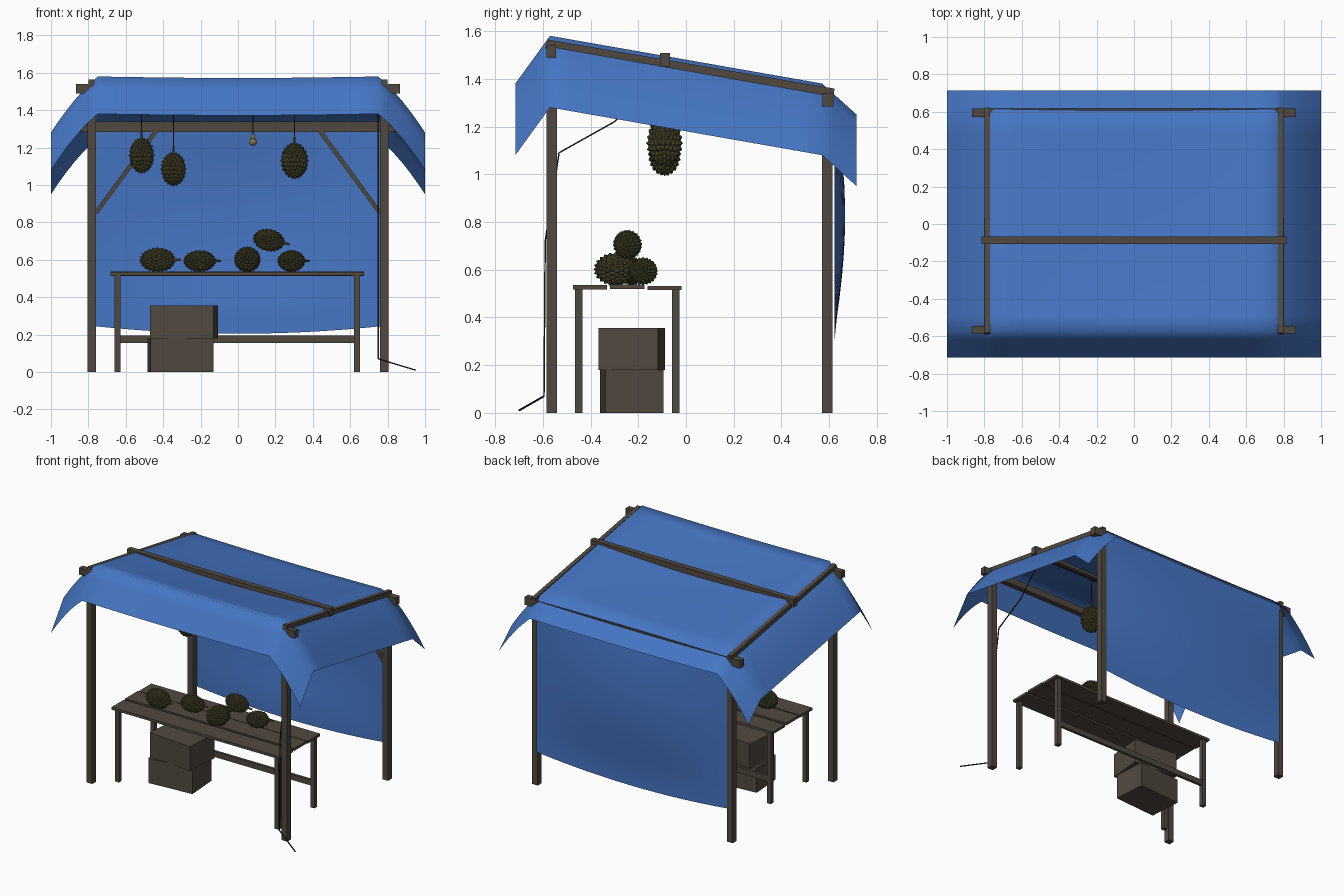
import bpy, bmesh, math
from mathutils import Vector, Matrix

if "Cube" in bpy.data.objects:
    bpy.data.objects.remove(bpy.data.objects["Cube"])


def material(name, rgb):
    m = bpy.data.materials.new(name)
    m.diffuse_color = (*rgb, 1)
    m.use_nodes = True
    m.node_tree.nodes["Principled BSDF"].inputs["Base Color"].default_value = m.diffuse_color
    return m


BLUE = material("blue tarpaulin", (0.06, 0.18, 0.55))
WOOD = material("weathered wood", (0.082, 0.066, 0.050))
FRUIT = material("olive rind", (0.085, 0.078, 0.030))
CORD = material("dark cord", (0.015, 0.014, 0.013))
BULB = material("warm bulb", (0.22, 0.17, 0.07))


def finish(name, bm, mat, smooth=False):
    me = bpy.data.meshes.new(name)
    bm.to_mesh(me)
    bm.free()
    me.materials.append(mat)
    for p in me.polygons:
        p.use_smooth = smooth
    ob = bpy.data.objects.new(name, me)
    bpy.context.collection.objects.link(ob)
    return ob


def box(name, center, size, turn=0, mat=WOOD):
    bm = bmesh.new()
    m = (Matrix.Translation(center) @ Matrix.Rotation(math.radians(turn), 4, 'Z')
         @ Matrix.Diagonal((*size, 1)))
    bmesh.ops.create_cube(bm, size=1, matrix=m)
    return finish(name, bm, mat)


def beam(name, points, w, h, mat=WOOD):
    """Square section pieces running from point to point."""
    bm = bmesh.new()
    for a, b in zip(points, points[1:]):
        a, b = Vector(a), Vector(b)
        d = b - a
        side = d.cross(Vector((0, 0, 1)))
        side = side.normalized() if side.length > 1e-4 else Vector((1, 0, 0))
        up = side.cross(d).normalized()
        rot = Matrix((side, d.normalized(), up)).transposed().to_4x4()
        m = (Matrix.Translation((a + b) / 2) @ rot
             @ Matrix.Diagonal((w, d.length, h, 1)))
        bmesh.ops.create_cube(bm, size=1, matrix=m)
    return finish(name, bm, mat)


def sheet(name, us, vs, f):
    """Smooth cloth surface sampled on a grid."""
    bm = bmesh.new()
    rows = [[bm.verts.new(f(u, v)) for u in us] for v in vs]
    for r, s in zip(rows, rows[1:]):
        for i in range(len(us) - 1):
            bm.faces.new((r[i], r[i + 1], s[i + 1], s[i]))
    return finish(name, bm, BLUE, True)


def spread(a, b, n):
    return [a + (b - a) * i / n for i in range(n + 1)]


# Roof tarp: sloping top, drooping on all four edges
def roof(x, y):
    if y < -0.57:
        z = 1.58 + (y + 0.57) / 0.145 * 0.2
    elif y > 0.57:
        z = 1.38 - (y - 0.57) / 0.145 * 0.13
    else:
        z = 1.58 - (y + 0.57) / 1.14 * 0.2
    t = max(0, (abs(x) - 0.75) / 0.25)
    sag = math.cos(min(abs(x) / 0.75, 1) * math.pi / 2)
    dip = math.cos(min(abs(y) / 0.57, 1) * math.pi / 2)
    z -= 0.3 * (0.7 * t + 0.3 * t * t) + sag * (0.008 + 0.018 * dip)
    return (x, y, z)


sheet("roof_tarp",
      spread(-1, -0.75, 6) + spread(-0.75, 0.75, 16)[1:] + spread(0.75, 1, 6)[1:],
      spread(-0.715, -0.57, 3) + spread(-0.57, 0.57, 14)[1:] + spread(0.57, 0.715, 3)[1:],
      roof)


# Back wall tarp, bellied outwards
def wall(x, v):
    edge = 1 - (x / 0.765) ** 2
    bottom = 0.245 - 0.04 * edge
    return (x, 0.622 + 0.045 * edge * math.sin(math.pi * min(1, v * 1.12)),
            1.325 + (bottom - 1.325) * v)


sheet("back_tarp", spread(-0.765, 0.765, 14), spread(0, 1, 12), wall)

# Frame: posts, side rails and back braces, mirrored left and right
for s, tag in ((-1, "left"), (1, "right")):
    box("front_post_" + tag, (s * 0.782, -0.563, 0.75), (0.045, 0.045, 1.5))
    box("back_post_" + tag, (s * 0.782, 0.592, 0.65), (0.045, 0.045, 1.3))
    beam("side_rail_" + tag, [(s * 0.785, -0.585, 1.547), (s * 0.785, 0.62, 1.341)], 0.03, 0.036)
    beam("back_brace_" + tag, [(s * 0.76, 0.585, 0.85), (s * 0.43, 0.585, 1.30)], 0.022, 0.022)

# Cross beams
box("front_beam", (0, -0.565, 1.515), (1.73, 0.04, 0.05))
box("back_beam", (0, 0.595, 1.312), (1.73, 0.045, 0.055))
box("middle_beam", (0, -0.088, 1.48), (1.63, 0.04, 0.055))

# Table: three boards, four legs and a rear stretcher
for i, (y, z) in enumerate(((-0.402, 0.526), (-0.246, 0.529), (-0.09, 0.523))):
    box(f"table_board_{i}", (-0.005, y, z), (1.355, 0.143, 0.018))
for x in (-0.645, 0.637):
    for y in (-0.45, -0.043):
        box("table_leg", (x, y, 0.258), (0.032, 0.032, 0.516))
box("table_stretcher", (-0.004, -0.043, 0.175), (1.26, 0.02, 0.04))

# Two stacked crates, slightly twisted
box("lower_crate", (-0.307, -0.227, 0.09), (0.338, 0.243, 0.18), 4)
box("upper_crate", (-0.29, -0.227, 0.268), (0.343, 0.25, 0.175), -5)


# Spiky fruit: every sphere vertex becomes the tip of a spike
def fruit(name, center, radius, half, aim=(0, 0, 1)):
    bm = bmesh.new()
    bmesh.ops.create_icosphere(bm, subdivisions=3, radius=1)
    tips = set(bm.verts)
    seams = list(bm.edges)
    bmesh.ops.poke(bm, faces=bm.faces[:])
    bmesh.ops.rotate_edges(bm, edges=seams, use_ccw=False)
    for v in bm.verts:
        v.co = v.co.normalized() * (1.0 if v in tips else 0.85)
    bmesh.ops.scale(bm, vec=(radius, radius, half), verts=bm.verts[:])
    bmesh.ops.create_cone(bm, cap_ends=True, segments=6, radius1=0.008, radius2=0.006,
                          depth=0.05, matrix=Matrix.Translation((0, 0, half)))
    rot = Vector(aim).to_track_quat('Z', 'Y').to_matrix().to_4x4()
    bmesh.ops.transform(bm, matrix=Matrix.Translation(center) @ rot, verts=bm.verts[:])
    bmesh.ops.recalc_face_normals(bm, faces=bm.faces[:])
    return finish(name, bm, FRUIT)


# Hanging fruit on strings
for x, z, r, h in ((-0.515, 1.158, 0.07, 0.1), (-0.345, 1.085, 0.07, 0.095),
                   (0.302, 1.13, 0.077, 0.102)):
    fruit("hanging_fruit", (x, -0.09, z), r, h)
    beam("fruit_string", [(x, -0.09, z + h), (x, -0.09, 1.46)], 0.005, 0.005, CORD)

# Fruit laid out on the table
for c, r, h, aim in (((-0.43, -0.30, 0.600), 0.068, 0.1, (1, -0.15, 0)),
                     ((-0.205, -0.225, 0.594), 0.060, 0.09, (1, 0.1, 0)),
                     ((0.05, -0.295, 0.602), 0.072, 0.095, (0.25, 1, 0)),
                     ((0.165, -0.245, 0.705), 0.062, 0.088, (1, 0.1, -0.2)),
                     ((0.285, -0.18, 0.594), 0.060, 0.08, (1, 0.4, 0))):
    fruit("table_fruit", c, r, h, aim)

# Light bulb on its cord
bm = bmesh.new()
bmesh.ops.create_uvsphere(bm, u_segments=12, v_segments=8, radius=0.021,
                          matrix=Matrix.Translation((0.08, -0.09, 1.23)))
bmesh.ops.create_cone(bm, cap_ends=True, segments=10, radius1=0.014, radius2=0.009,
                      depth=0.035, matrix=Matrix.Translation((0.08, -0.09, 1.256)))
finish("light_bulb", bm, BULB, True)
beam("bulb_cord", [(0.08, -0.09, 1.27), (0.08, -0.09, 1.46)], 0.006, 0.006, CORD)

# Power cable running down the right front post to the ground
beam("power_cable", [(0.08, -0.09, 1.45), (0.75, -0.09, 1.44), (0.75, -0.3, 1.22),
                     (0.75, -0.532, 1.09), (0.75, -0.545, 1.0), (0.75, -0.59, 0.72),
                     (0.75, -0.595, 0.07), (0.95, -0.70, 0.01)], 0.006, 0.006, CORD)
